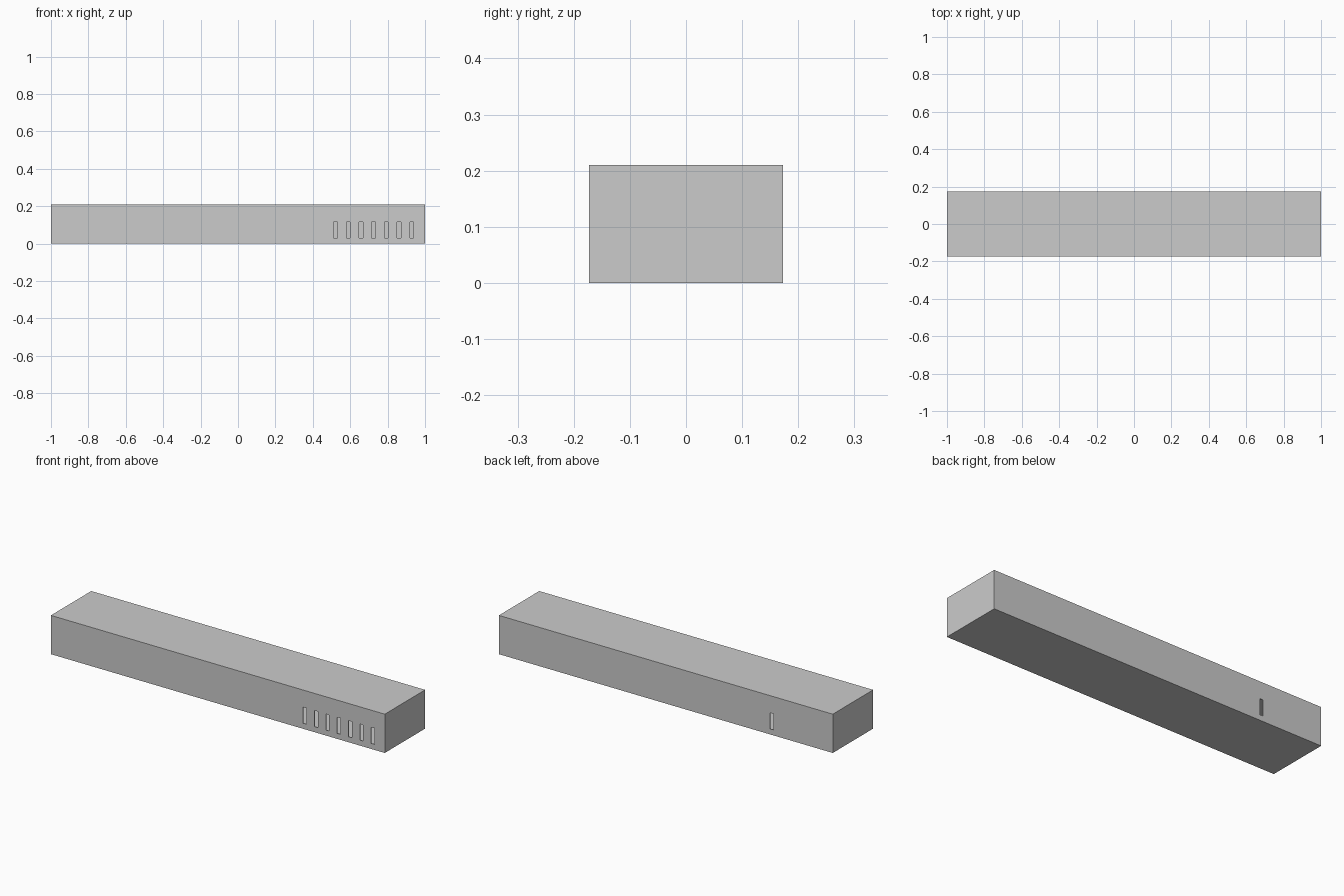
import bpy, bmesh
from mathutils import Matrix, Vector

if "Cube" in bpy.data.objects:
    bpy.data.objects.remove(bpy.data.objects["Cube"])

L, W, H = 2.0, 0.345, 0.21
WALL = 0.004
SLOT_W, SLOT_Z0, SLOT_Z1 = 0.02, 0.03, 0.117


def boxes(name, items, hidden=False):
    """One object made of separate boxes, each given as (centre, size)."""
    bm = bmesh.new()
    for centre, size in items:
        m = Matrix.Translation(centre) @ Matrix.Diagonal(Vector((*size, 1)))
        bmesh.ops.create_cube(bm, size=1, matrix=m)
    mesh = bpy.data.meshes.new(name)
    bm.to_mesh(mesh)
    bm.free()
    obj = bpy.data.objects.new(name, mesh)
    bpy.context.collection.objects.link(obj)
    obj.hide_render = hidden
    if hidden:
        obj.hide_set(True)
        obj.display_type = 'WIRE'
    return obj


def cut(obj, cutter):
    mod = obj.modifiers.new(cutter.name, 'BOOLEAN')
    mod.operation = 'DIFFERENCE'
    mod.solver = 'EXACT'
    mod.object = cutter


# Long hollow casing
casing = boxes("casing", [((0, 0, H / 2), (L, W, H))])
cavity = boxes("cavity_cutter",
               [((0, 0, H / 2), (L - 2 * WALL, W - 2 * WALL, H - 2 * WALL))], True)

# Seven slots low on the front right, one on the back left
slot_z = (SLOT_Z0 + SLOT_Z1) / 2
slot_size = (SLOT_W, 0.02, SLOT_Z1 - SLOT_Z0)
slots = [((0.725 + 0.068 * i, -W / 2, slot_z), slot_size) for i in range(-3, 4)]
slots.append(((-0.635, W / 2, slot_z), slot_size))
slot_cutter = boxes("slot_cutter", slots, True)

cut(casing, cavity)
cut(casing, slot_cutter)

# Bake the cuts and remove the helpers
bpy.context.view_layer.objects.active = casing
casing.select_set(True)
for mod in list(casing.modifiers):
    bpy.ops.object.modifier_apply(modifier=mod.name)
for helper in (cavity, slot_cutter):
    bpy.data.objects.remove(helper)
